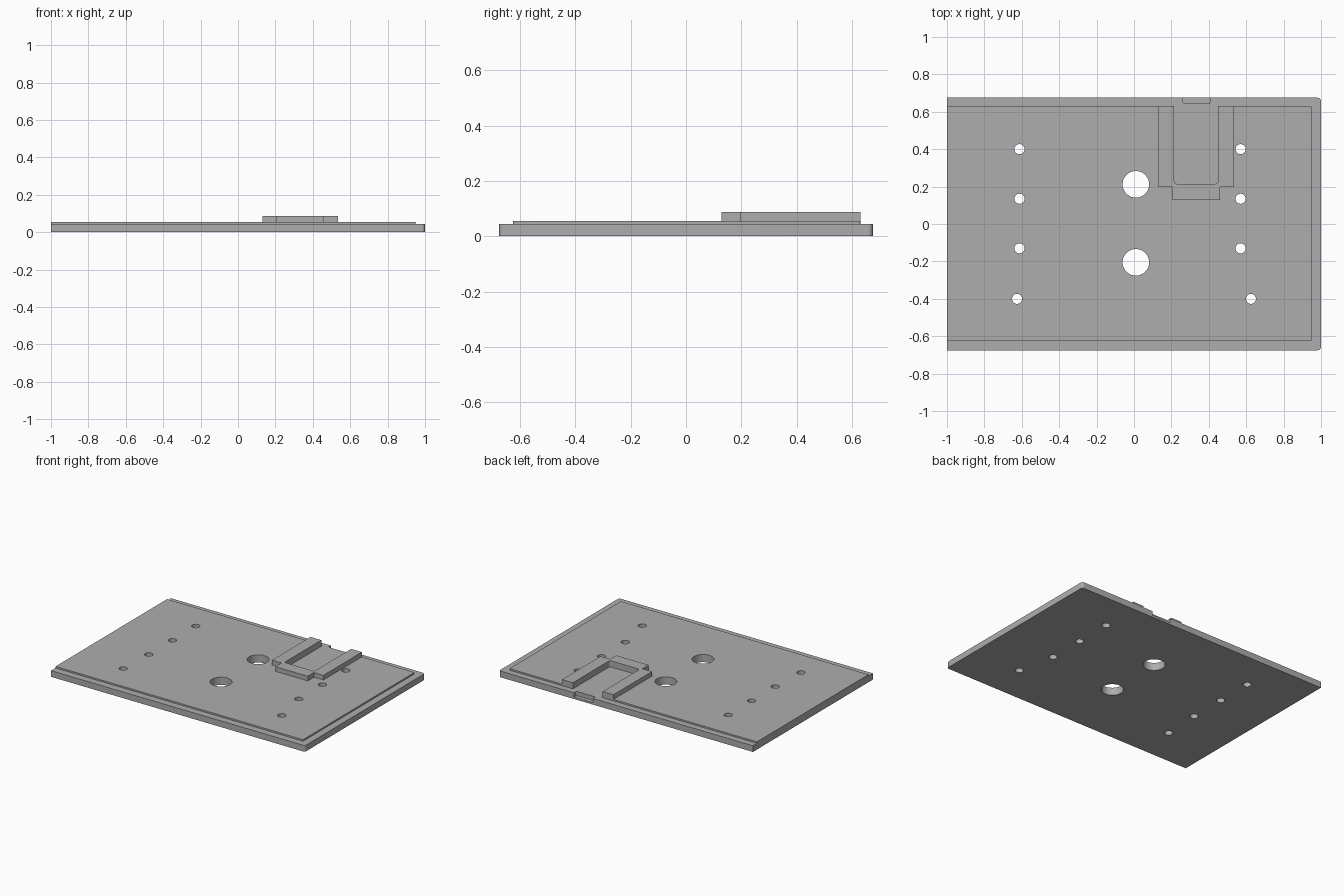
import bpy
import bmesh
from mathutils import Vector

cube = bpy.data.objects.get("Cube")
if cube:
    bpy.data.objects.remove(cube, do_unlink=True)

GREY = (0.42, 0.42, 0.42, 1)
grey = bpy.data.materials.new("plain grey")
grey.use_nodes = True
grey.diffuse_color = GREY
grey.node_tree.nodes["Principled BSDF"].inputs["Base Color"].default_value = GREY


def rounded(points, steps=5):
    """Replace every (x, y, radius) corner with a small curve."""
    out = []
    for i, p in enumerate(points):
        corner = Vector(p[:2])
        if len(p) == 2:
            out.append(corner)
            continue
        before = Vector(points[i - 1][:2])
        after = Vector(points[(i + 1) % len(points)][:2])
        a = corner + (before - corner).normalized() * p[2]
        b = corner + (after - corner).normalized() * p[2]
        for s in range(steps + 1):
            t = s / steps
            out.append(a * (1 - t) ** 2 + corner * 2 * t * (1 - t) + b * t * t)
    return out


def slab(name, outline, bottom, top):
    """Extrude an outline between two heights."""
    bm = bmesh.new()
    face = bm.faces.new([bm.verts.new((p.x, p.y, bottom)) for p in rounded(outline)])
    up = bmesh.ops.extrude_face_region(bm, geom=[face])["geom"]
    verts = [v for v in up if isinstance(v, bmesh.types.BMVert)]
    bmesh.ops.translate(bm, verts=verts, vec=(0, 0, top - bottom))
    bmesh.ops.recalc_face_normals(bm, faces=bm.faces)
    mesh = bpy.data.meshes.new(name)
    bm.to_mesh(mesh)
    bm.free()
    mesh.materials.append(grey)
    obj = bpy.data.objects.new(name, mesh)
    bpy.context.collection.objects.link(obj)
    return obj


def cut(target, cutter):
    mod = target.modifiers.new("cut", "BOOLEAN")
    mod.operation = "DIFFERENCE"
    mod.solver = "EXACT"
    mod.object = cutter
    bpy.context.view_layer.objects.active = target
    bpy.ops.object.modifier_apply(modifier=mod.name)


BASE_TOP, PANEL_TOP, BRACKET_TOP = 0.044, 0.055, 0.088
HALF_DEPTH, RIM = 0.675, 0.63

# Base plate, rounded at its left end
base = slab("base_plate", [(-1, -HALF_DEPTH), (1, -HALF_DEPTH, 0.02),
                           (1, HALF_DEPTH, 0.02), (-1, HALF_DEPTH)], 0, BASE_TOP)

# Raised panel and bracket share the same open pocket
pocket = [(0.45, RIM), (0.45, 0.215, 0.015), (0.215, 0.215, 0.015), (0.215, RIM)]
panel = slab("raised_panel", [(-1, -0.625), (0.95, -0.625, 0.01), (0.95, RIM, 0.01)]
             + pocket + [(-1, RIM)], BASE_TOP, PANEL_TOP)
bracket = slab("bracket", [(0.13, RIM), (0.13, 0.197), (0.205, 0.197), (0.205, 0.128),
                           (0.46, 0.128), (0.46, 0.197), (0.535, 0.197), (0.535, RIM)]
               + pocket, PANEL_TOP, BRACKET_TOP)

# Blind notch in the rear rim
notch = slab("notch_cutter", [(0.26, 0.647, 0.01), (0.41, 0.647, 0.01),
                              (0.41, 0.7), (0.26, 0.7)], 0.014, 0.1)
cut(base, notch)

# Through holes: two large in the middle, a row of small ones on each side
holes = [(0.01, 0.212, 0.071), (0.01, -0.205, 0.071),
         (-0.625, -0.4, 0.027), (0.625, -0.4, 0.027)]
holes += [(x, y, 0.027) for x in (-0.612, 0.57) for y in (0.4, 0.135, -0.13)]
cutters = [notch]
for x, y, radius in holes:
    bpy.ops.mesh.primitive_cylinder_add(vertices=40, radius=radius, depth=0.4,
                                        location=(x, y, 0))
    drill = bpy.context.object
    drill.name = "hole_cutter"
    drill.data.materials.append(grey)
    cut(base, drill)
    cut(panel, drill)
    cutters.append(drill)
for c in cutters:
    bpy.data.objects.remove(c, do_unlink=True)

# Smooth hole walls, sharp plate edges
bpy.ops.object.select_all(action="DESELECT")
for obj in (base, panel, bracket):
    obj.select_set(True)
bpy.context.view_layer.objects.active = base
bpy.ops.object.shade_smooth_by_angle()
